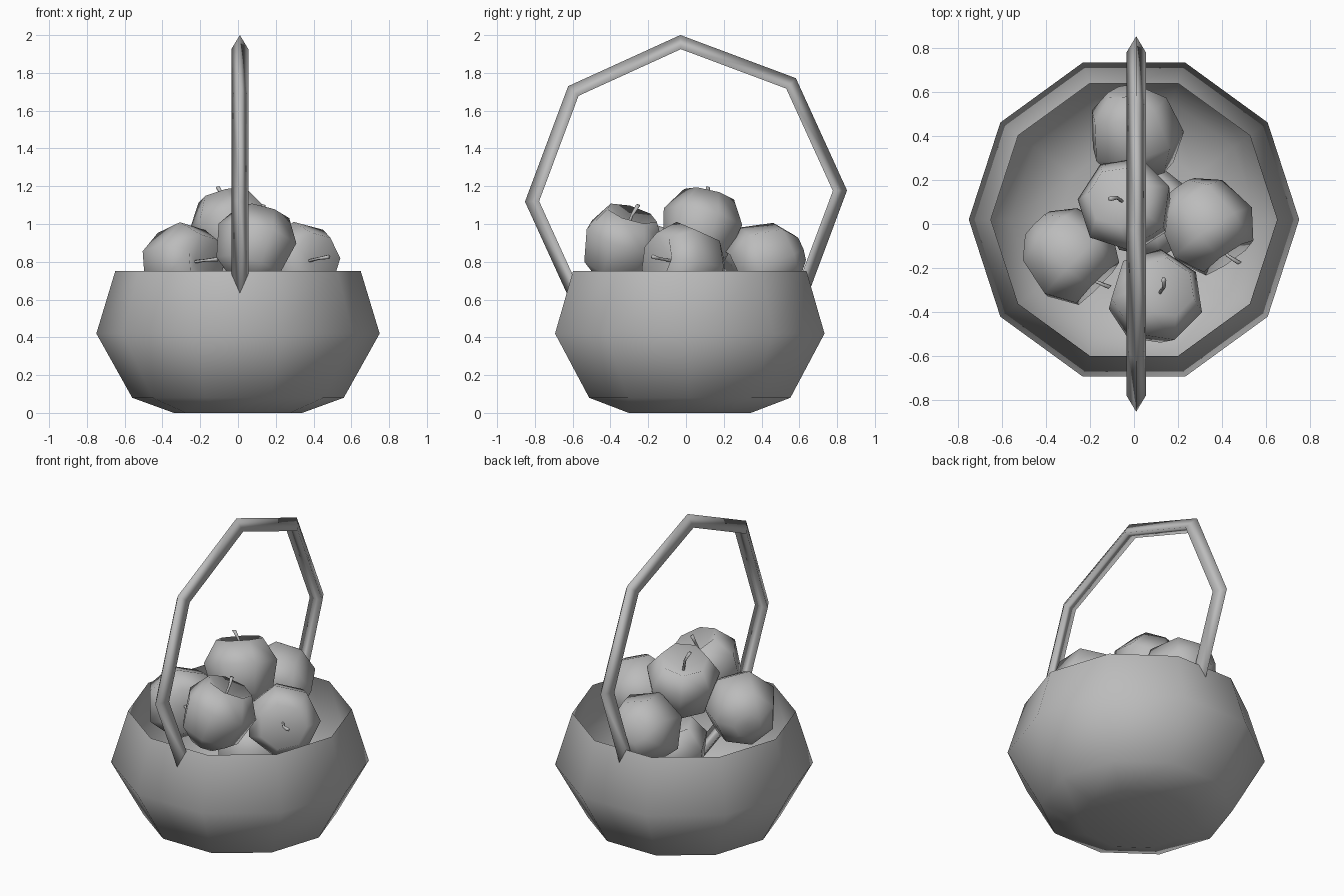
import bpy, bmesh, math
from mathutils import Vector, Matrix

cube = bpy.data.objects.get("Cube")
if cube:
    bpy.data.objects.remove(cube, do_unlink=True)

grey = bpy.data.materials.new("plain_grey")
grey.use_nodes = True
colour = (0.5, 0.5, 0.5, 1)
grey.diffuse_color = colour
grey.node_tree.nodes["Principled BSDF"].inputs["Base Color"].default_value = colour


def finish(name, bm, matrix):
    """Turn a bmesh into a smooth grey object."""
    bmesh.ops.recalc_face_normals(bm, faces=bm.faces)
    mesh = bpy.data.meshes.new(name)
    bm.to_mesh(mesh)
    bm.free()
    mesh.materials.append(grey)
    mesh.shade_smooth()
    obj = bpy.data.objects.new(name, mesh)
    obj.matrix_world = matrix
    bpy.context.collection.objects.link(obj)
    return obj


def loft(bm, rings, close_ends=False):
    """Bridge rings of vertices; a ring of one vertex is a pole."""
    for a, b in zip(rings, rings[1:]):
        n = max(len(a), len(b))
        for i in range(n):
            j = (i + 1) % n
            quad = [a[i % len(a)], a[j % len(a)], b[j % len(b)], b[i % len(b)]]
            bm.faces.new(list(dict.fromkeys(quad)))


def lathe(bm, profile, sides):
    """Revolve (radius, height) points round z."""
    rings = []
    for r, z in profile:
        count = sides if r else 1
        rings.append([bm.verts.new((r * math.cos(math.tau * i / sides),
                                    r * math.sin(math.tau * i / sides), z))
                      for i in range(count)])
    loft(bm, rings)


def tube(bm, path, radii, sides):
    """Tapered stem along a path that runs mostly upwards."""
    rings = [[bm.verts.new(Vector(p) + Vector((r * math.cos(math.tau * i / sides),
                                               r * math.sin(math.tau * i / sides), 0)))
              for i in range(sides)] for p, r in zip(path, radii)]
    loft(bm, rings)
    bm.faces.new(rings[-1])


# Basket: open ten-sided bowl
bm = bmesh.new()
lathe(bm, [(0, 0), (0.34, 0), (0.56, 0.08), (0.75, 0.42), (0.65, 0.75)], 10)
finish("basket", bm, Matrix.Translation((0, 0.02, 0)))

# Handle: eight-sided hoop with a triangular section, ridge outwards
bm = bmesh.new()
hoop = []
for k in range(8):
    a = math.radians(2 + 45 * k)
    hoop.append([bm.verts.new((x, r * math.cos(a), r * math.sin(a)))
                 for x, r in ((0, 0.853), (0.045, 0.778), (-0.045, 0.778))])
loft(bm, hoop + hoop[:1])
finish("handle", bm, Matrix.Translation((0.01, 0, 1.148)))

# Apples: position and the direction each stem points
APPLE = [(0, 0.1), (0.14, 0.19), (0.22, 0.06), (0.18, -0.12), (0.08, -0.2), (0, -0.18)]
apples = {
    "top": ((-0.03, 0.08, 0.97), (-0.25, 0.25, 1)),
    "front": ((0.09, -0.34, 0.88), (0.3, 0.3, 1)),
    "left": ((0.32, 0, 0.79), (0.55, -0.8, 0.15)),
    "right": ((-0.3, -0.14, 0.79), (0.7, -0.7, 0.1)),
    "back": ((0, 0.42, 0.8), (0.2, -0.8, -0.3)),
    "lower": ((0.07, 0.04, 0.5), (0, 0.2, 1)),
}
for side, (place, axis) in apples.items():
    turn = Vector(axis).to_track_quat('Z', 'Y').to_matrix().to_4x4()
    matrix = Matrix.Translation(place) @ turn
    bm = bmesh.new()
    lathe(bm, APPLE, 7)
    finish(side + "_apple", bm, matrix)
    bm = bmesh.new()
    tube(bm, [(0, 0, 0.1), (0.005, 0, 0.18), (0.03, 0, 0.24)], [0.008, 0.008, 0.012], 5)
    finish(side + "_apple_stem", bm, matrix)
